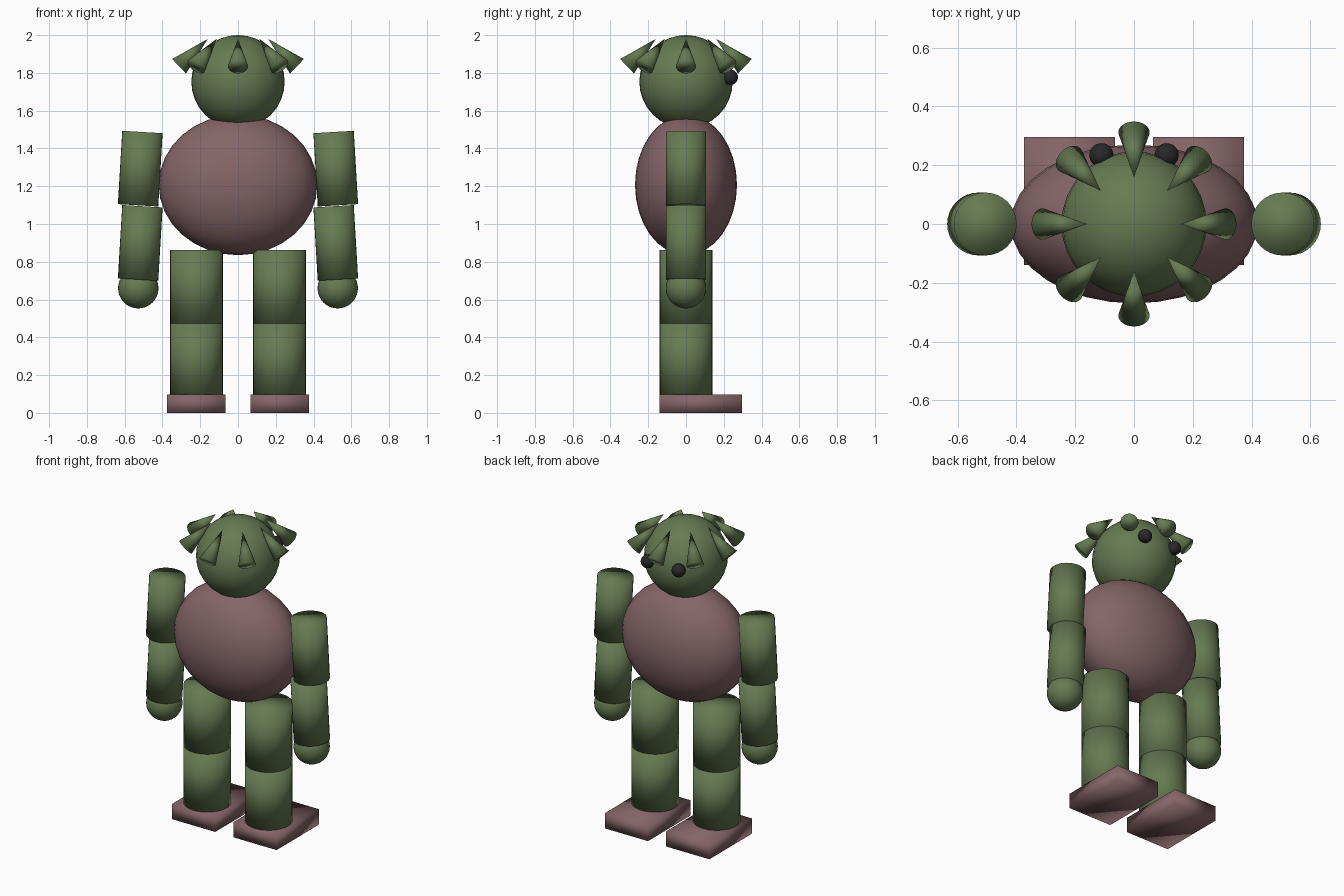
import bpy
import math
from mathutils import Vector

if "Cube" in bpy.data.objects:
    bpy.data.objects.remove(bpy.data.objects["Cube"])


def material(name, rgb):
    m = bpy.data.materials.new(name)
    m.diffuse_color = (*rgb, 1.0)
    m.use_nodes = True
    m.node_tree.nodes["Principled BSDF"].inputs["Base Color"].default_value = m.diffuse_color
    return m


GREEN = material("moss green", (0.133, 0.195, 0.084))
PINK = material("dusty rose", (0.235, 0.130, 0.138))
BLACK = material("charcoal", (0.021, 0.021, 0.023))


def finish(name, mat):
    ob = bpy.context.object
    ob.name = name
    ob.data.materials.append(mat)
    bpy.ops.object.shade_smooth()
    return ob


def ball(name, loc, radii, mat):
    bpy.ops.mesh.primitive_uv_sphere_add(segments=32, ring_count=16, radius=1, location=loc)
    bpy.context.object.scale = radii
    bpy.ops.object.transform_apply(location=False, rotation=False, scale=True)
    return finish(name, mat)


def rod(name, start, end, r_start, r_end, mat):
    """Capped cylinder or cone between two points."""
    a, b = Vector(start), Vector(end)
    rot = (b - a).to_track_quat('Z', 'Y').to_euler()
    bpy.ops.mesh.primitive_cone_add(vertices=32, radius1=r_start, radius2=r_end,
                                    depth=(b - a).length, location=(a + b) / 2, rotation=rot)
    return finish(name, mat)


# Torso and head
ball("torso", (0, 0, 1.207), (0.42, 0.27, 0.372), PINK)
ball("head", (0, 0, 1.753), (0.247, 0.247, 0.247), GREEN)

# Ring of spikes, points tucked into the head and bases outward
for i in range(8):
    a = i * math.pi / 4
    c, s = math.cos(a), math.sin(a)
    rod("spike", (0.312 * c, 0.312 * s, 1.835), (0.16 * c, 0.16 * s, 1.98), 0.053, 0, GREEN)

for side, x in (("left", -1), ("right", 1)):
    # Eye
    ball(side + "_eye", (x * 0.111, 0.234, 1.777), (0.041,) * 3, BLACK)
    # Arm: two slightly tilted segments and a round hand
    rod(side + "_forearm", (x * 0.529, 0, 0.706), (x * 0.506, 0, 1.094), 0.107, 0.107, GREEN)
    rod(side + "_upper_arm", (x * 0.529, 0, 1.099), (x * 0.506, 0, 1.487), 0.107, 0.107, GREEN)
    ball(side + "_hand", (x * 0.528, 0, 0.66), (0.107,) * 3, GREEN)
    # Leg: two stacked segments
    rod(side + "_shin", (x * 0.22, 0, 0.09), (x * 0.22, 0, 0.473), 0.14, 0.14, GREEN)
    rod(side + "_thigh", (x * 0.22, 0, 0.473), (x * 0.22, 0, 0.862), 0.14, 0.14, GREEN)
    # Foot block
    bpy.ops.mesh.primitive_cube_add(size=1, location=(x * 0.22, 0.078, 0.049))
    bpy.context.object.scale = (0.31, 0.436, 0.098)
    bpy.ops.object.transform_apply(location=False, rotation=False, scale=True)
    finish(side + "_foot", PINK)
